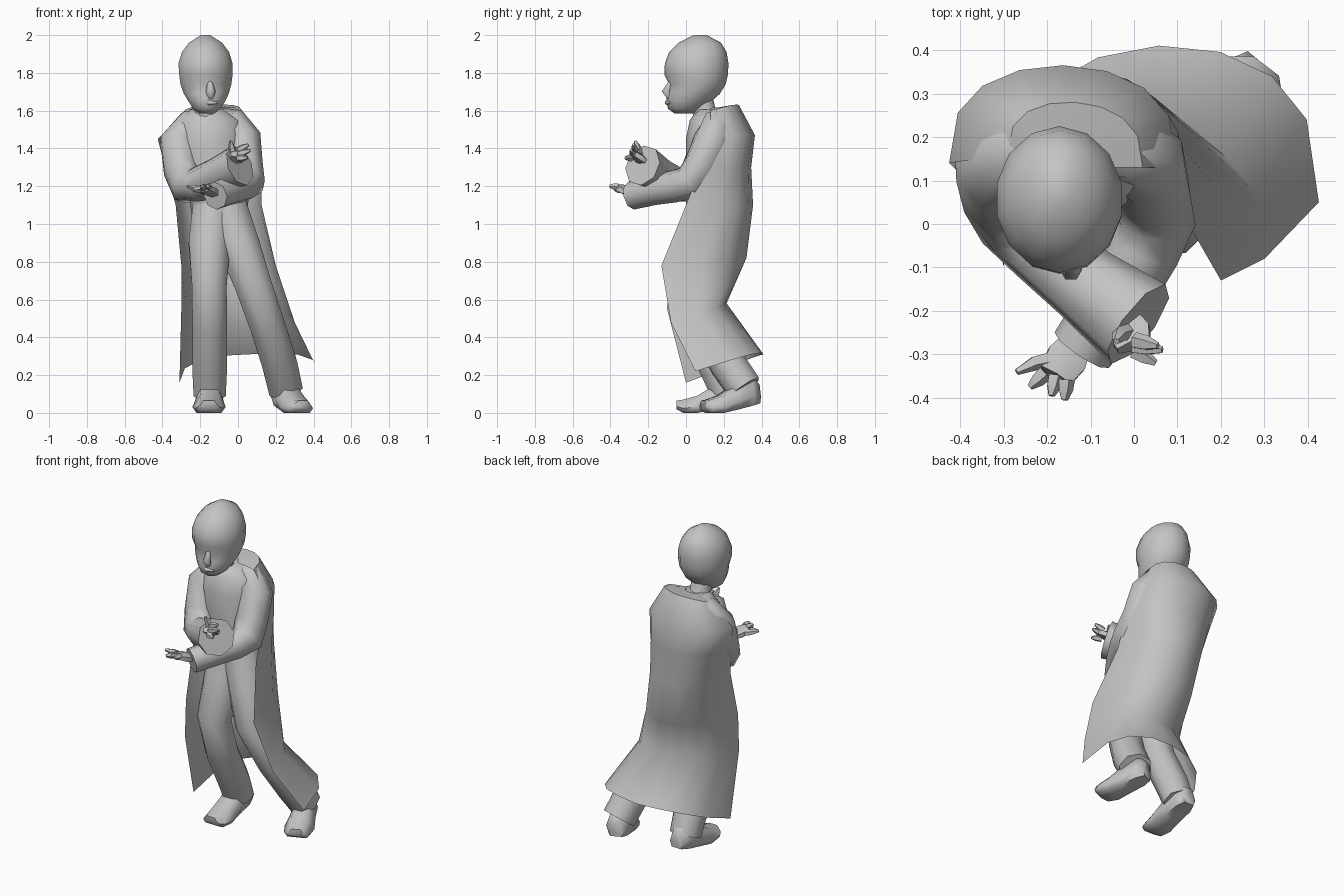
import bpy, bmesh, math
from mathutils import Vector

cube = bpy.data.objects.get("Cube")
if cube:
    bpy.data.objects.remove(cube, do_unlink=True)

grey = bpy.data.materials.new("plain grey")
grey.use_nodes = True
grey.diffuse_color = (0.55, 0.55, 0.55, 1)
grey.node_tree.nodes["Principled BSDF"].inputs["Base Color"].default_value = (0.55, 0.55, 0.55, 1)


def loft(name, rings, closed=True, caps=True, angle=65):
    """Skin a list of equal-length point rings into one object."""
    bm = bmesh.new()
    rows = [[bm.verts.new(p) for p in ring] for ring in rings]
    n = len(rows[0])
    for a, b in zip(rows, rows[1:]):
        for i in range(n if closed else n - 1):
            j = (i + 1) % n
            bm.faces.new((a[i], a[j], b[j], b[i]))
    if caps:
        bm.faces.new(rows[0][::-1])
        bm.faces.new(rows[-1])
    bmesh.ops.recalc_face_normals(bm, faces=bm.faces)
    mesh = bpy.data.meshes.new(name)
    bm.to_mesh(mesh)
    bm.free()
    mesh.materials.append(grey)
    obj = bpy.data.objects.new(name, mesh)
    bpy.context.collection.objects.link(obj)
    bpy.ops.object.select_all(action='DESELECT')
    obj.select_set(True)
    bpy.context.view_layer.objects.active = obj
    bpy.ops.object.shade_smooth_by_angle(angle=math.radians(angle))


def stack(name, levels, sides=12):
    """Horizontal ellipses: (z, x, front y, back y, radius x)."""
    turn = [2 * math.pi * i / sides for i in range(sides)]
    loft(name, [[(x + rx * math.sin(a), (f + b) / 2 - (b - f) / 2 * math.cos(a), z) for a in turn]
                for z, x, f, b, rx in levels])


def tube(name, path, ref=(0, 0, 1), sides=8, flat=1.0):
    """Rings across a path of (x, y, z, radius); flat squashes them along ref."""
    pts = [Vector(p[:3]) for p in path]
    rings = []
    for i, p in enumerate(pts):
        d = (pts[min(i + 1, len(pts) - 1)] - pts[max(i - 1, 0)]).normalized()
        u = d.cross(Vector(ref)).normalized()
        v = u.cross(d)
        rings.append([p + path[i][3] * (u * math.cos(a) + v * flat * math.sin(a))
                      for a in (2 * math.pi * (k + 0.5) / sides for k in range(sides))])
    loft(name, rings)


# Head with brow, eye hollow and jaw in its profile
stack("head", [(1.585, -.165, -.06, .04, .04), (1.61, -.165, -.095, .09, .075),
               (1.65, -.165, -.105, .135, .1), (1.69, -.168, -.1, .18, .122),
               (1.74, -.17, -.09, .21, .138), (1.79, -.17, -.115, .222, .145),
               (1.85, -.172, -.112, .225, .147), (1.91, -.172, -.09, .215, .128),
               (1.96, -.172, -.04, .185, .09), (2.0, -.172, .04, .11, .025)], sides=14)
tube("nose", [(-.15, -.075, 1.765, .01), (-.145, -.105, 1.7, .026), (-.145, -.085, 1.67, .018)],
     ref=(1, 0, 0), sides=6)
tube("lips", [(-.19, -.085, 1.643, .006), (-.15, -.1, 1.643, .014), (-.11, -.085, 1.643, .006)], sides=6)
stack("neck", [(1.53, -.16, .03, .21, .08), (1.59, -.17, .04, .16, .062), (1.68, -.17, .0, .14, .062)])

# Torso
stack("torso", [(.9, -.1, .02, .22, .12), (1.0, -.1, .005, .255, .14), (1.12, -.1, .0, .29, .155),
                (1.3, -.14, .0, .315, .18), (1.45, -.15, .0, .33, .2),
                (1.55, -.15, .02, .29, .17), (1.605, -.16, .06, .24, .09)])

# Trouser legs
FRONT = (0, 1, 0)
tube("right_leg", [(-.13, .12, 1.08, .12), (-.15, .08, .9, .12), (-.152, -.02, .68, .1),
                   (-.15, .05, .45, .098), (-.15, .17, .22, .098), (-.15, .22, .1, .092)], FRONT)
tube("left_leg", [(-.06, .12, 1.08, .12), (.0, .09, .9, .12), (.08, .03, .68, .105),
                  (.16, .11, .45, .1), (.22, .22, .26, .1), (.25, .31, .13, .098)], FRONT)


def shoe(name, heel, toe, lift):
    """Low shoe from heel to toe, with the heel raised by lift."""
    h, t = Vector(heel), Vector(toe)
    side = Vector((-(t - h).y, (t - h).x)).normalized()
    rings = []
    for f, w, top in ((0, .045, .1), (.15, .07, .15), (.42, .075, .13),
                      (.7, .088, .09), (.9, .075, .07), (1, .05, .045)):
        c = h.lerp(t, f)
        low = max(lift * (1 - f * 1.5), .02 * (f == 1))
        rings.append([(*(c + side * w * s), low + top * k) for s, k in
                      ((-.75, 0), (-1, .35), (-.55, 1), (.55, 1), (1, .35), (.75, 0))])
    loft(name, rings)


shoe("right_shoe", (-.15, .31), (-.155, -.05), .05)
shoe("left_shoe", (.22, .38), (.34, .09), .05)


def sleeve(name, path, elbow):
    """One bent sleeve from shoulder to cuff, rings aligned to the bend."""
    s, e, c = (Vector(path[i][:3]) for i in (2, elbow, -1))
    tube(name, path, (e - s).cross(c - e).normalized())


sleeve("right_sleeve", [(-.17, .18, 1.53, .07), (-.25, .17, 1.52, .09), (-.315, .13, 1.43, .105),
                        (-.3, .07, 1.29, .1), (-.265, .01, 1.2, .1), (-.21, -.05, 1.21, .092),
                        (-.11, -.14, 1.26, .092), (.01, -.23, 1.31, .112)], 4)
sleeve("left_sleeve", [(-.11, .18, 1.55, .07), (-.03, .17, 1.535, .085), (.025, .14, 1.45, .1),
                       (.04, .08, 1.31, .094), (.05, .02, 1.22, .095), (.02, -.06, 1.2, .086),
                       (-.04, -.17, 1.18, .08), (-.12, -.29, 1.15, .075)], 4)


def hand(name, wrist, palm, tips, thumb):
    """Flattened palm with short tapering fingers."""
    w, p = Vector(wrist), Vector(palm)
    tube(name + "_palm", [(*w, .04), (*w.lerp(p, .5), .055), (*p, .045)], sides=6, flat=.5)
    across = (Vector(tips[-1]) - Vector(tips[0])) * .6
    for i, tip in enumerate(tips):
        root = p + across * (i / (len(tips) - 1) - .5)
        t = Vector(tip)
        tube(name + "_finger", [(*root, .02), (*root.lerp(t, .5), .018), (*t, .008)], sides=5)
    t = Vector(thumb)
    tube(name + "_thumb", [(*w.lerp(p, .4), .022), (*w.lerp(t, .7), .018), (*t, .008)], sides=5)


hand("left_hand", (-.13, -.27, 1.16), (-.18, -.35, 1.19),
     [(-.16, -.405, 1.2), (-.19, -.395, 1.2), (-.24, -.375, 1.18)], (-.27, -.34, 1.2))
hand("right_hand", (-.02, -.22, 1.33), (.0, -.28, 1.37),
     [(.055, -.28, 1.42), (.065, -.29, 1.39), (.05, -.32, 1.35)], (-.04, -.27, 1.44))

# Long open cape: right edge (x, y, z), back (y, z), left edge (x, y, z) per level
cape = [(-.29, .16, 1.58, .28, 1.63, .02, .13, 1.6),
        (-.425, .14, 1.45, .365, 1.47, .1, .13, 1.47),
        (-.385, .1, 1.3, .345, 1.3, .12, .08, 1.3),
        (-.33, .03, 1.1, .355, 1.1, .125, .0, 1.1),
        (-.3, -.09, .78, .32, .82, .2, -.13, .78),
        (-.3, -.1, .55, .215, .58, .3, -.08, .48),
        (-.31, .0, .16, .41, .31, .425, .05, .22)]
rings = []
for rx, ry, rz, by, bz, lx, ly, lz in cape:
    ring = []
    for k in range(9):
        t = k / 8
        s = math.sin(math.pi * t) ** .7
        flat = math.cos(math.pi * t)
        ring.append(((rx + lx) / 2 - (lx - rx) / 2 * flat,
                     ry + (ly - ry) * t + (by - (ry + ly) / 2) * s,
                     rz + (lz - rz) * t + (bz - (rz + lz) / 2) * min(1, s * 1.1)))
    rings.append(ring)
loft("cape", rings, closed=False, caps=False)

# Shoulder yoke closing the cape towards the neck
loft("shoulder_yoke", [rings[0], [(p[0] * .35 - .107, p[1] * .35 + .085, 1.615) for p in rings[0]]],
     closed=False, caps=False)
